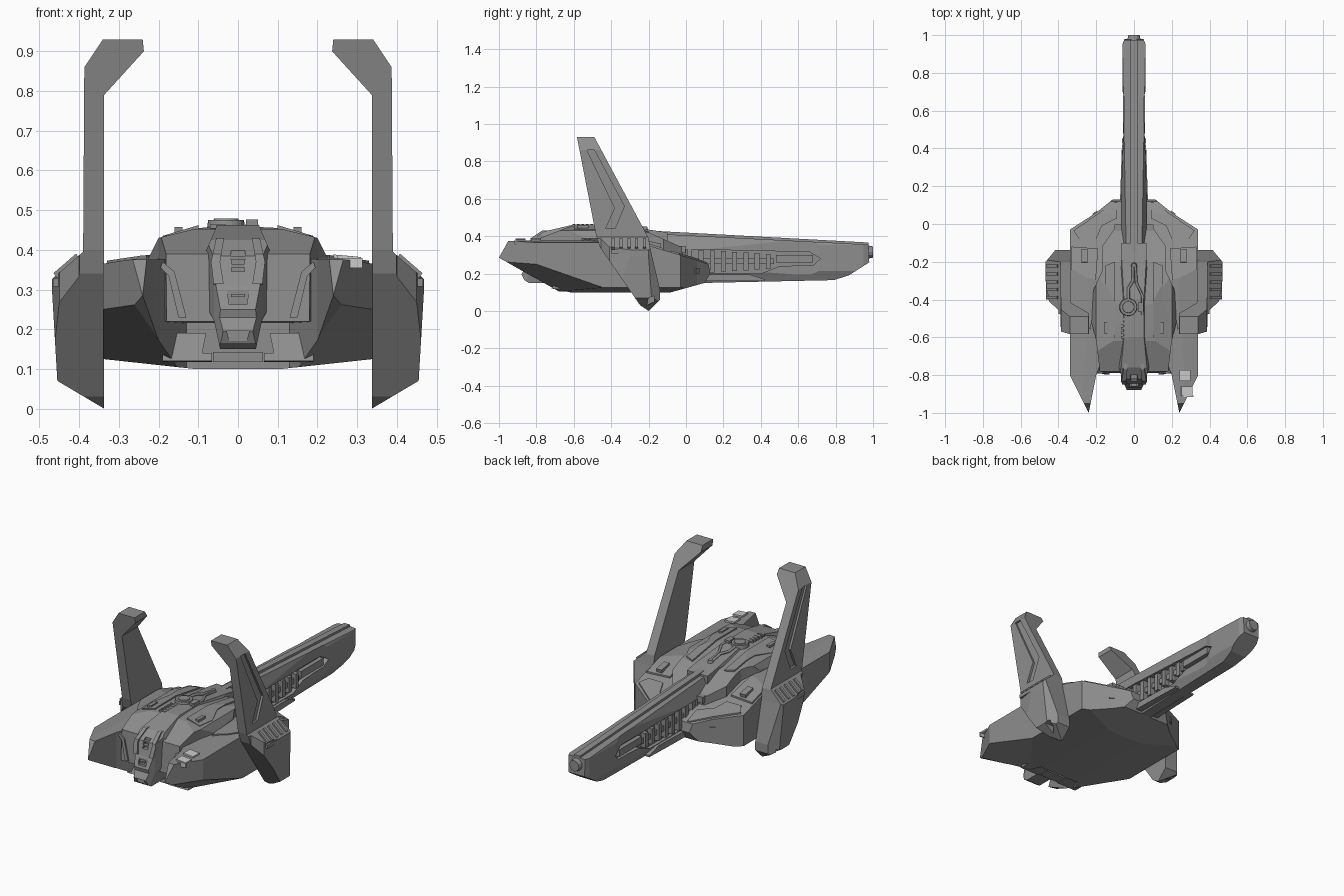
import bpy, bmesh, math
from mathutils import Matrix

if "Cube" in bpy.data.objects:
    bpy.data.objects.remove(bpy.data.objects["Cube"])


def material(name, v):
    m = bpy.data.materials.new(name)
    m.diffuse_color = (v, v, v, 1)
    m.use_nodes = True
    m.node_tree.nodes["Principled BSDF"].inputs["Base Color"].default_value = m.diffuse_color
    return m


GREY = material("hull_grey", 0.27)
LIGHT = material("light_panel", 0.6)


def new_object(name, bm, mat=GREY):
    mesh = bpy.data.meshes.new(name)
    bm.to_mesh(mesh)
    bm.free()
    ob = bpy.data.objects.new(name, mesh)
    bpy.context.collection.objects.link(ob)
    mesh.materials.append(mat)
    return ob


def prism(profile, axis, lo=-2, hi=2):
    """Extrude a 2D profile along axis; profile is (y,z), (x,z) or (x,y)."""
    def place(p, d):
        return {'X': (d, p[0], p[1]), 'Y': (p[0], d, p[1]), 'Z': (p[0], p[1], d)}[axis]
    bm = bmesh.new()
    a = [bm.verts.new(place(p, lo)) for p in profile]
    b = [bm.verts.new(place(p, hi)) for p in profile]
    bm.faces.new(a)
    bm.faces.new(b)
    n = len(a)
    for i in range(n):
        bm.faces.new((a[i], a[(i + 1) % n], b[(i + 1) % n], b[i]))
    bmesh.ops.recalc_face_normals(bm, faces=bm.faces)
    return new_object("cutter", bm)


def mirror(bm):
    """Drop faces on the centre plane and weld on an x-mirrored copy."""
    bmesh.ops.delete(bm, geom=[f for f in bm.faces if all(abs(v.co.x) < 1e-4 for v in f.verts)],
                     context='FACES')
    d = bmesh.ops.duplicate(bm, geom=bm.verts[:] + bm.edges[:] + bm.faces[:])['geom']
    for v in d:
        if isinstance(v, bmesh.types.BMVert):
            v.co.x *= -1
    bmesh.ops.reverse_faces(bm, faces=[f for f in d if isinstance(f, bmesh.types.BMFace)])
    bmesh.ops.remove_doubles(bm, verts=bm.verts, dist=1e-4)


def carve(name, top=None, side=None, front=None, pockets=(), slices=()):
    """Intersect the view outlines of the right half, cut pockets and slices, mirror."""
    parts = [prism(p, ax) for p, ax in ((side, 'X'), (top, 'Z'), (front, 'Y')) if p]
    base = parts[0]
    for i, ob in enumerate(parts[1:] + list(pockets)):
        m = base.modifiers.new("cut", 'BOOLEAN')
        m.operation = 'INTERSECT' if i < len(parts) - 1 else 'DIFFERENCE'
        m.solver = 'EXACT'
        m.object = ob
    dg = bpy.context.evaluated_depsgraph_get()
    bm = bmesh.new()
    bm.from_mesh(base.evaluated_get(dg).to_mesh())
    for ob in parts + list(pockets):
        bpy.data.objects.remove(ob)
    for co, no in slices:
        cut = bmesh.ops.bisect_plane(bm, geom=bm.verts[:] + bm.edges[:] + bm.faces[:], dist=1e-5,
                                     plane_co=co, plane_no=no, clear_outer=True)['geom_cut']
        bmesh.ops.holes_fill(bm, edges=[e for e in cut if isinstance(e, bmesh.types.BMEdge)])
        bmesh.ops.recalc_face_normals(bm, faces=bm.faces)
    mirror(bm)
    return new_object(name, bm)


def box(name, c, s, rot=(0, 0, 0), both=True, mat=GREY):
    bm = bmesh.new()
    bmesh.ops.create_cube(bm, size=1)
    bmesh.ops.scale(bm, vec=s, verts=bm.verts)
    for a, ax in zip(rot, 'XYZ'):
        bmesh.ops.rotate(bm, matrix=Matrix.Rotation(math.radians(a), 3, ax), verts=bm.verts)
    bmesh.ops.translate(bm, vec=c, verts=bm.verts)
    if both:
        mirror(bm)
    return new_object(name, bm, mat)


def cyl(name, c, r1, r2, depth, axis='Z', n=20):
    bm = bmesh.new()
    bmesh.ops.create_cone(bm, cap_ends=True, segments=n, radius1=r1, radius2=r2, depth=depth)
    if axis == 'Y':
        bmesh.ops.rotate(bm, matrix=Matrix.Rotation(-math.pi / 2, 3, 'X'), verts=bm.verts)
    bmesh.ops.translate(bm, vec=c, verts=bm.verts)
    return new_object(name, bm)


def cable(name, pts, r):
    cu = bpy.data.curves.new(name, 'CURVE')
    cu.dimensions = '3D'
    cu.bevel_depth, cu.bevel_resolution = r, 1
    s = cu.splines.new('POLY')
    s.points.add(len(pts) - 1)
    for p, q in zip(s.points, pts):
        p.co = (*q, 1)
    cu.materials.append(GREY)
    bpy.context.collection.objects.link(bpy.data.objects.new(name, cu))


# Wide hull with the two forward prongs, lower front corners sliced off
hull_side = [(-1, .285), (-.95, .375), (-.3, .38), (-.2, .35), (.05, .275), (.12, .25),
             (.13, .2), (.1, .15), (-.08, .10), (-.69, .10), (-.71, .12)]
hull_front = [(0, .10), (.11, .10), (.34, .125), (.34, .365), (.24, .38), (0, .385)]
carve("hull", [(0, -.62), (.13, -.62), (.2, -.8), (.24, -1), (.34, -.8), (.34, -.03),
               (.2, .06), (.1, .14), (.04, .14), (0, .1)], hull_side, hull_front,
      slices=[((.34, -.8, .25), (.042, -.0266, -.076))])
# Raised shoulder armour behind the fins
carve("shoulder_plate", [(.09, .125), (.19, .055), (.32, -.035), (.29, -.08), (.2, -.08),
                         (.17, -.01), (.09, .03)],
      [(-.2, .2), (-.2, .358), (.05, .284), (.115, .258), (.125, .2)])
carve("side_deck_plate", [(.19, -.13), (.33, -.12), (.33, -.4), (.28, -.5), (.23, -.56), (.21, -.4)],
      [(-.6, .3), (-.6, .387), (-.29, .387), (-.19, .358), (-.12, .335), (-.12, .3)],
      [(.19, .3), (.34, .3), (.34, .371), (.24, .386), (.19, .388)])

# Central flanks, lower chin
flank_side = [(-.79, .22), (-.78, .39), (-.62, .452), (-.45, .46), (-.2, .42), (-.02, .34), (-.02, .2)]
carve("flank", [(0, -.79), (.18, -.79), (.2, -.62), (.225, -.52), (.215, -.35), (.17, -.25),
                (.17, -.12), (.1, -.02), (0, -.02)], flank_side,
      [(0, .2), (.23, .2), (.225, .38), (.2, .43), (.1, .455), (0, .46)],
      [prism([(.1, -.35), (.115, -.35), (.13, -.55), (.115, -.55)], 'Z', .425, .6)])
carve("flank_rib", None, [(y - .008, z + .006) for y, z in flank_side[:3]] + [(-.62, .2)],
      [(.13, .23), (.15, .23), (.175, .335), (.195, .355), (.19, .37), (.16, .345)])
carve("flank_top_plate", [(.1, -.6), (.18, -.6), (.19, -.5), (.15, -.4), (.15, -.22), (.1, -.2)],
      [(y, z + .008) for y, z in flank_side], [(.1, .4), (.19, .4), (.19, .435), (.1, .462)])
carve("chin_block", [(.065, -.72), (.19, -.72), (.19, -.6), (.065, -.6)],
      [(-.72, .12), (-.68, .19), (-.6, .19), (-.6, .11)],
      [(.09, .14), (.06, .14), (.06, .118), (.2, .118), (.19, .19), (.08, .19)])
box("chin_bar", (0, -.68, .13), (.125, .06, .026), both=False)

# Nose and spine
nose_side = [(-.865, .165), (-.88, .195), (-.86, .23), (-.865, .25), (-.84, .31), (-.82, .385),
             (-.76, .425), (-.6, .462), (-.4, .462), (-.2, .435), (-.1, .42), (-.1, .2), (-.7, .15), (-.84, .15)]
nose_top = [(0, -.89), (.035, -.885), (.06, -.83), (.085, -.74), (.085, -.4), (.065, -.2), (.065, -.1), (0, -.1)]
nose_front = [(0, .15), (.045, .15), (.06, .22), (.08, .26), (.088, .38), (.06, .445), (.05, .47), (0, .47)]
carve("nose", nose_top, nose_side, nose_front,
      [prism([(0, .345), (.016, .345), (.018, .405), (0, .405)], 'Y', -.9, -.80),
       prism([(0, .262), (.022, .262), (.03, .31), (0, .31)], 'Y', -.9, -.845),
       prism([(0, .17), (.022, .17), (.028, .195), (0, .195)], 'Y', -.9, -.866)])
carve("nose_frame", None, [(y - .01, z + .004) for y, z in nose_side[4:8]] + [(-.6, .3)],
      [(.034, .3), (.06, .3), (.068, .37), (.055, .43), (.035, .43), (.045, .37)])
for z, y in ((.36, -.815), (.38, -.808), (.285, -.85)):
    box("nose_window_bar", (0, y, z), (.034, .02, .008), both=False)

# Spine turret, vent block and cables
cyl("turret_base", (-.03, -.44, .465), .048, .045, .02)
cyl("turret_cap", (-.03, -.44, .472), .036, .03, .014)
box("turret_gun", (.035, -.44, .466), (.03, .05, .02), both=False)
for i in range(5):
    box("spine_vent", (-.05, -.6 + i * .024, .459), (.04, .012, .01), both=False)
cable("spine_cable_a", [(-.03, -.4, .465), (-.03, -.34, .46), (-.005, -.3, .455), (-.005, -.22, .44)], .008)
cable("spine_cable_b", [(.045, -.48, .462), (.045, -.38, .462), (.012, -.31, .455), (.008, -.22, .44)], .007)
cyl("cable_hub", (0, -.22, .437), .02, .012, .03, n=10)

# Long rear gun with side recesses
recess = [(.0, .2), (.0, .33), (.45, .32), (.66, .315), (.72, .28), (.68, .245), (.5, .24), (.4, .2)]
carve("gun_body", [(0, -.3), (.07, -.3), (.07, .1), (.052, .6), (.053, .67), (.062, .71), (.062, .95),
                   (.05, .98), (0, .98)],
      [(-.3, .42), (.975, .355), (.98, .26), (.87, .19), (.79, .165), (.1, .15), (-.3, .15)],
      [(0, .14), (.025, .14), (.065, .22), (.07, .33), (.035, .43), (0, .43)],
      [prism(recess, 'X', .035, .2)])
carve("gun_top_rail", [(0, -.2), (.018, -.2), (.018, .98), (0, .98)],
      [(-.2, .43), (.975, .366), (.975, .33), (-.2, .33)])
carve("gun_lower_plate", [(.02, 0), (.073, 0), (.073, .15), (.064, .42), (.02, .42)],
      [(.0, .16), (.0, .195), (.34, .195), (.42, .17), (.42, .16)])
for i in range(8):
    box("gun_rib", (.048, .02 + i * .06, .265), (.03, .026, .13 - i * .007))
box("gun_slide", (.046, .58, .28), (.026, .2, .04))
box("gun_recess_bar", (.042, .24, .265), (.02, .46, .03))
cyl("muzzle", (0, .985, .315), .036, .03, .03, 'Y', 12)
cyl("muzzle_core", (0, .98, .315), .018, .018, .038, 'Y', 12)
box("gun_bracket", (.085, -.02, .33), (.035, .035, .035))

# Tall side fins with hooked tips
fin_front = [(.337, 0), (.455, .07), (.47, .325), (.39, .395), (.387, .86), (.34, .93), (.24, .93),
             (.237, .9), (.337, .79)]
fin_side = [(-.583, .93), (-.49, .93), (-.2, .39), (-.19, .33), (-.138, .11), (-.138, .06), (-.2, 0),
            (-.245, .03), (-.46, .34), (-.48, .4)]
carve("fin", [(.2, -.6), (.39, -.6), (.4, -.455), (.45, -.41), (.468, -.3), (.468, -.2), (.41, -.13), (.2, -.13)],
      fin_side, fin_front,
      [prism([(-.53, .86), (-.49, .86), (-.33, .56), (-.38, .44), (-.43, .44), (-.38, .55)], 'X', .377, .6),
       prism([(-.21, .03), (-.17, .05), (-.17, .08), (-.2, .07)], 'X', .38, .6)])
# Slats on the fin hips
for i in range(5):
    box("fin_slat", (.43, -.39 + i * .042, .358), (.075, .016, .02), (0, 41, 0))
box("fin_hip_rail", (.455, -.3, .318), (.022, .2, .02))

# Deck fittings
box("deck_hatch", (.262, -.17, .352), (.034, .07, .03), (-12, 0, 0))
box("deck_hatch_small", (.15, -.55, .45), (.02, .06, .015))
box("prow_light", (.2, .05, .215), (.03, .03, .03), (0, 0, -35))

# Pale plates on one prong
box("pale_plate_rear", (.27, -.802, .381), (.06, .056, .009), (0, 5, 0), False, LIGHT)
box("pale_plate_front", (.28, -.885, .38), (.06, .052, .009), (0, 5, 0), False, LIGHT)
box("pale_plate_edge", (.288, -.912, .367), (.052, .008, .025), (0, 0, 0), False, LIGHT)
